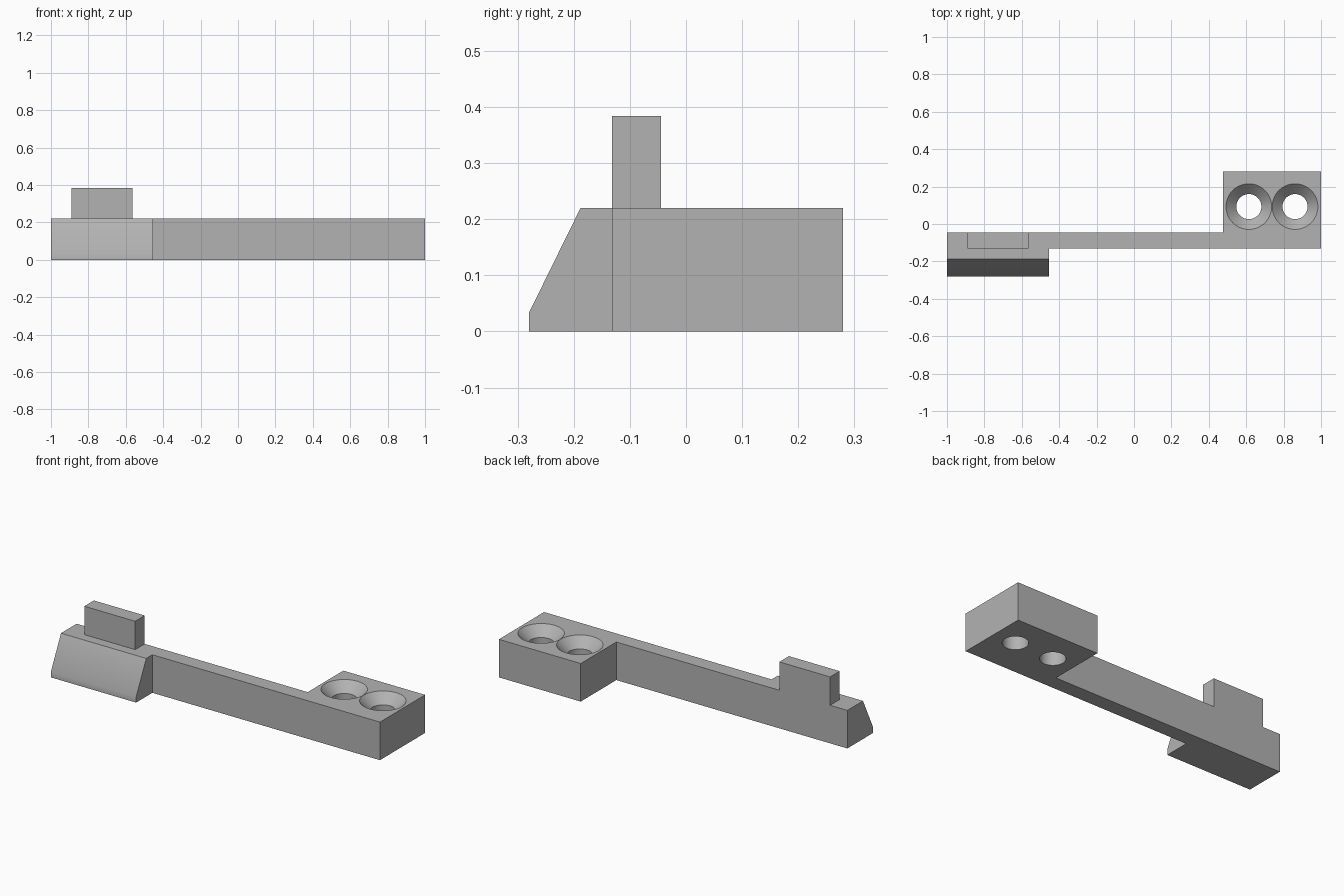
import bpy
import bmesh
import math
from mathutils import Vector

cube = bpy.data.objects.get("Cube")
if cube:
    bpy.data.objects.remove(cube, do_unlink=True)

grey = bpy.data.materials.new("plain grey")
grey.use_nodes = True
COLOUR = (0.45, 0.45, 0.45, 1.0)
grey.diffuse_color = COLOUR
grey.node_tree.nodes["Principled BSDF"].inputs["Base Color"].default_value = COLOUR

TOP = 0.22            # height of the arm
FRONT, BACK = -0.132, -0.045   # arm thickness in y


def add_object(name, bm):
    bmesh.ops.recalc_face_normals(bm, faces=bm.faces)
    mesh = bpy.data.meshes.new(name)
    bm.to_mesh(mesh)
    bm.free()
    mesh.materials.append(grey)
    obj = bpy.data.objects.new(name, mesh)
    bpy.context.collection.objects.link(obj)
    return obj


def prism(name, points, offset):
    """Extrude a closed outline along an offset vector."""
    bm = bmesh.new()
    face = bm.faces.new([bm.verts.new(p) for p in points])
    moved = bmesh.ops.extrude_face_region(bm, geom=[face], use_keep_orig=True)["geom"]
    bmesh.ops.translate(bm, vec=Vector(offset),
                        verts=[v for v in moved if isinstance(v, bmesh.types.BMVert)])
    return add_object(name, bm)


def lathe(name, profile, x, y, steps=64):
    """Spin an (radius, z) profile about a vertical axis."""
    bm = bmesh.new()
    verts = [bm.verts.new((x + r, y, z)) for r, z in profile]
    edges = [bm.edges.new(pair) for pair in zip(verts, verts[1:])]
    bmesh.ops.spin(bm, geom=verts + edges, cent=(x, y, 0), axis=(0, 0, 1),
                   angle=math.tau, steps=steps)
    bmesh.ops.remove_doubles(bm, verts=bm.verts, dist=1e-5)
    return add_object(name, bm)


def combine(target, other, operation):
    other.hide_render = True
    mod = target.modifiers.new(operation.title(), 'BOOLEAN')
    mod.operation, mod.solver, mod.object = operation, 'EXACT', other
    bpy.context.view_layer.objects.active = target
    bpy.ops.object.modifier_apply(modifier=mod.name)
    bpy.data.objects.remove(other, do_unlink=True)


# Long arm with the mounting block at its left end
outline = [(-1, FRONT), (1, FRONT), (1, 0.28), (0.477, 0.28), (0.477, BACK), (-1, BACK)]
bracket = prism("latch_arm", [(x, y, 0) for x, y in outline], (0, 0, TOP))

# Sloped jaw in front of the arm's right end
jaw_side = [(BACK, 0), (-0.28, 0), (-0.28, 0.033), (-0.188, TOP), (BACK, TOP)]
jaw = prism("sloped_jaw", [(-1, y, z) for y, z in jaw_side], (0.545, 0, 0))
combine(bracket, jaw, 'UNION')

# Upright tab on top, flush with both faces of the arm
tab_base = [(-0.89, FRONT), (-0.565, FRONT), (-0.565, BACK), (-0.89, BACK)]
tab = prism("upright_tab", [(x, y, 0.1) for x, y in tab_base], (0, 0, 0.284))
combine(bracket, tab, 'UNION')

# Two countersunk screw holes through the block
hole = [(0, -0.05), (0.067, -0.05), (0.067, TOP - 0.055),
        (0.122, TOP), (0.122, TOP + 0.05), (0, TOP + 0.05)]
for x in (0.614, 0.861):
    combine(bracket, lathe("screw_hole", hole, x, 0.093), 'DIFFERENCE')

# Merge flat regions and shade
bm = bmesh.new()
bm.from_mesh(bracket.data)
bmesh.ops.remove_doubles(bm, verts=bm.verts, dist=1e-5)
bmesh.ops.dissolve_limit(bm, angle_limit=0.01, verts=bm.verts, edges=bm.edges)
bm.to_mesh(bracket.data)
bm.free()
bpy.ops.object.select_all(action='DESELECT')
bracket.select_set(True)
bpy.context.view_layer.objects.active = bracket
bpy.ops.object.shade_smooth_by_angle(angle=math.radians(30))
